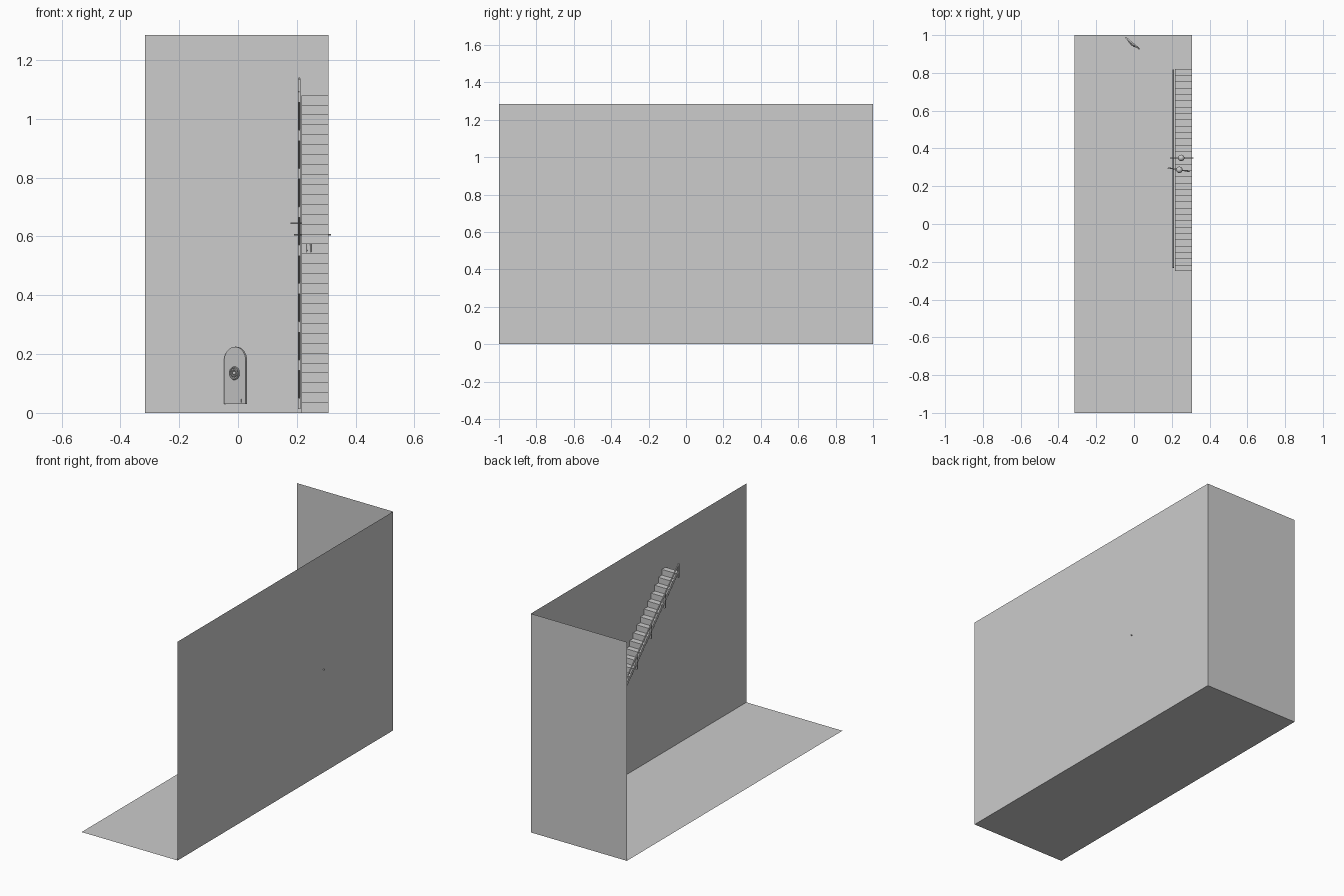
import bpy, math
from mathutils import Vector, Matrix

if "Cube" in bpy.data.objects:
    bpy.data.objects.remove(bpy.data.objects["Cube"])

grey = bpy.data.materials.new("light grey")
grey.diffuse_color = (0.604, 0.604, 0.604, 1)
grey.use_nodes = True
grey.node_tree.nodes["Principled BSDF"].inputs["Base Color"].default_value = grey.diffuse_color


def mesh(name, verts, faces):
    me = bpy.data.meshes.new(name)
    me.from_pydata(verts, [], faces)
    me.materials.append(grey)
    ob = bpy.data.objects.new(name, me)
    bpy.context.collection.objects.link(ob)
    return ob


def finish(name, smooth=False):
    ob = bpy.context.object
    ob.name = name
    ob.data.materials.append(grey)
    if smooth:
        bpy.ops.object.shade_smooth_by_angle()
    return ob


def box(name, c, s):
    bpy.ops.mesh.primitive_cube_add(size=1, location=c)
    bpy.context.object.scale = s
    return finish(name)


def rod(name, a, b, r, r2=None, sides=8):
    a, b = Vector(a), Vector(b)
    d = b - a
    bpy.ops.mesh.primitive_cone_add(vertices=sides, radius1=r, radius2=r if r2 is None else r2,
                                    depth=d.length, location=(a + b) / 2,
                                    rotation=d.to_track_quat('Z', 'Y').to_euler())
    return finish(name, True)


# Room: floor, right wall and back wall as single sheets
X0, X1, H = -0.316, 0.308, 1.285
mesh("floor", [(X0, -1, 0), (X1, -1, 0), (X1, 1, 0), (X0, 1, 0)], [(0, 1, 2, 3)])
mesh("right_wall", [(X1, -1, 0), (X1, 1, 0), (X1, 1, H), (X1, -1, H)], [(0, 1, 2, 3)])
mesh("back_wall", [(X0, 1, 0), (X1, 1, 0), (X1, 1, H), (X0, 1, H)], [(0, 1, 2, 3)])

# Staircase: folded ribbon of risers and treads climbing towards the front
N, Y0, RUN, RISE = 32, 0.82, 1.07 / 32, 1.08 / 32
SX0, SX1 = 0.216, X1
path = [(Y0, 0.0)]
for i in range(N):
    path += [(Y0 - i * RUN, (i + 1) * RISE), (Y0 - (i + 1) * RUN, (i + 1) * RISE)]
verts = [(x, y, z) for y, z in path for x in (SX0, SX1)]
mesh("staircase", verts, [(2 * i, 2 * i + 1, 2 * i + 3, 2 * i + 2) for i in range(len(path) - 1)])

# Railing: handrail, lower rail and a post every four steps
RX = 0.208
slope = RISE / RUN


def stair_z(y):
    return (Y0 - y) * slope


for name, up in (("handrail", 0.078), ("lower_rail", 0.035)):
    a, b = 0.815, -0.23
    rod(name, (RX, a, stair_z(a) + up), (RX, b, stair_z(b) + up), 0.004)
for k in range(9):
    y = 0.805 - k * 4 * RUN * 0.965
    z = stair_z(y)
    box("railing_post", (RX, y, z + 0.038), (0.009, 0.009, 0.08))


# Two small people standing on the stairs with arms held out
def person(x, y, z, turn, reach_left, reach_right):
    side = Vector((math.cos(turn), math.sin(turn), 0))
    base = Vector((x, y, z))
    up = lambda h: Vector((0, 0, h))
    for s in (-1, 1):
        rod("leg", base + side * 0.007 * s, base + side * 0.006 * s + up(0.055), 0.004)
    rod("torso", base + up(0.05), base + up(0.105), 0.009, 0.012, 12)
    rod("arms", base - side * reach_left + up(0.1), base + side * reach_right + up(0.1), 0.003)
    bpy.ops.mesh.primitive_uv_sphere_add(segments=16, ring_count=10, radius=0.017,
                                         location=base + up(0.123))
    finish("head", True)


person(0.25, 0.35, 0.506, 0, 0.06, 0.066)
person(0.24, 0.287, 0.545, math.radians(-10), 0.062, 0.056)

# Arched door standing ajar near the back wall
place = Matrix.Translation((-0.008, 0.957, 0)) @ Matrix.Rotation(math.radians(-40), 4, 'Z')


def arch(name, w, z0, z1, y0, y1):
    prof = [(-w, z0), (w, z0)]
    zc = z1 - w
    prof += [(w * math.cos(t * math.pi / 16), zc + w * math.sin(t * math.pi / 16)) for t in range(17)]
    n = len(prof)
    verts = [(x, y0, z) for x, z in prof] + [(x, y1, z) for x, z in prof]
    faces = [tuple(range(n)), tuple(reversed(range(n, 2 * n)))]
    faces += [(i, i + n, (i + 1) % n + n, (i + 1) % n) for i in range(n)]
    ob = mesh(name, verts, faces)
    ob.matrix_world = place
    return ob


arch("arched_door", 0.048, 0.03, 0.225, -0.004, 0.004)
box("door_bottom_band", (0, 0, 0), (1, 1, 1)).matrix_world = (
    place @ Matrix.Translation((0, -0.005, 0.042)) @ Matrix.Diagonal((0.06, 0.004, 0.012, 1)))

# Round knocker on the door
face = Matrix.Rotation(math.pi / 2, 4, 'X')
for name, R, r in (("knocker_ring", 0.02, 0.003), ("knocker_inner_ring", 0.011, 0.003)):
    bpy.ops.mesh.primitive_torus_add(major_radius=R, minor_radius=r, major_segments=24, minor_segments=8)
    finish(name, True).matrix_world = place @ Matrix.Translation((0, -0.007, 0.135)) @ face
bpy.ops.mesh.primitive_uv_sphere_add(segments=12, ring_count=8, radius=0.006)
finish("knocker_knob", True).matrix_world = place @ Matrix.Translation((0, -0.008, 0.135))

# Small flat tile on the floor
mesh("floor_tile", [(0.11, 0.47, 0.001), (0.152, 0.47, 0.001), (0.152, 0.5, 0.001), (0.11, 0.5, 0.001)],
     [(0, 1, 2, 3)])
